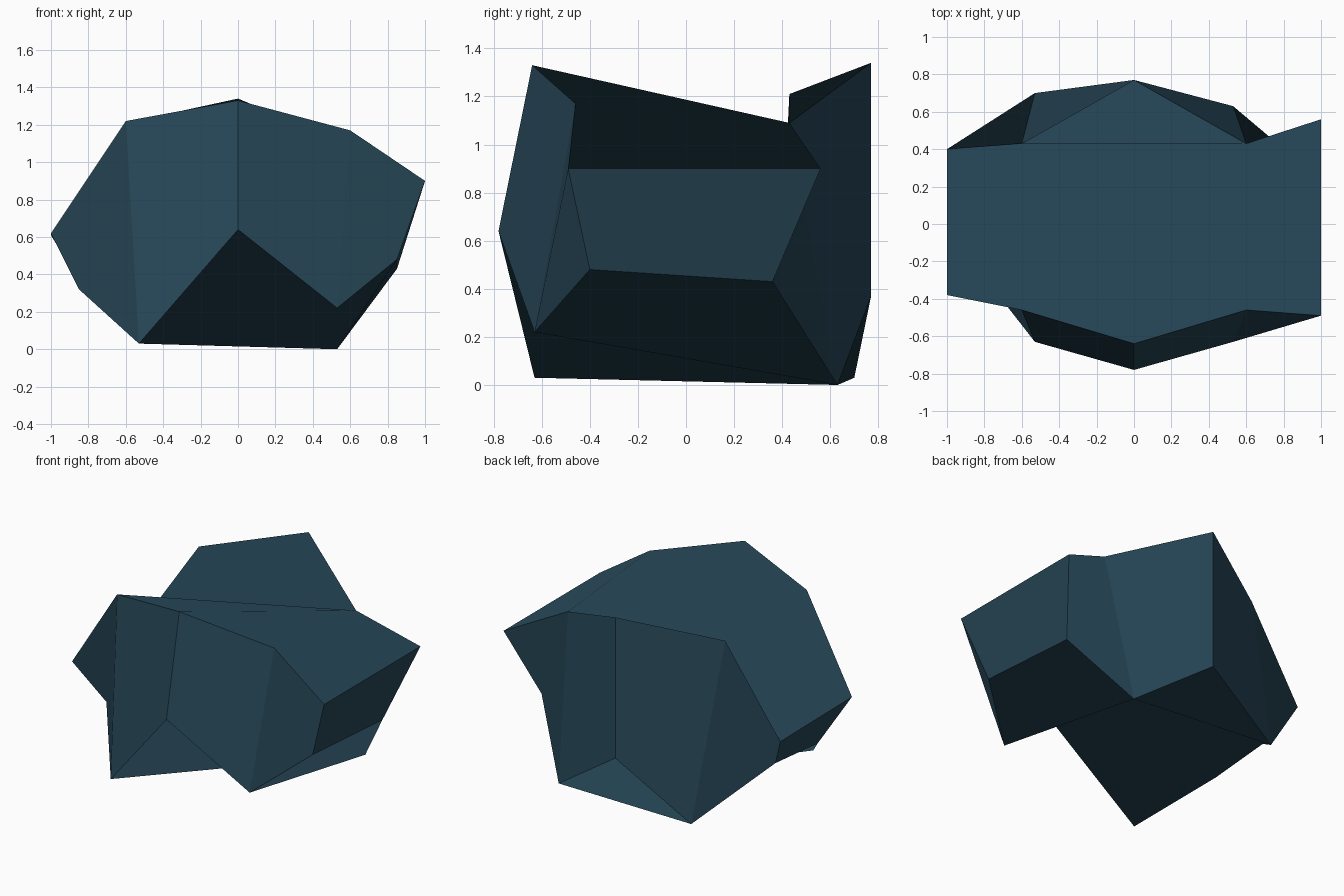
import bpy
import bmesh
from mathutils import Vector

default_cube = bpy.data.objects.get("Cube")
if default_cube:
    bpy.data.objects.remove(default_cube, do_unlink=True)

SIDES = 10
HUB = 4  # ring corner from which both caps fan out


def make_material(name, colour):
    material = bpy.data.materials.new(name)
    material.use_nodes = True
    material.diffuse_color = colour
    shader = material.node_tree.nodes["Principled BSDF"]
    shader.inputs["Base Color"].default_value = colour
    shader.inputs["Roughness"].default_value = 0.9
    return material


def make_ring(bm, half_widths, depth_height):
    """Ten corners, counterclockwise from the front; x mirrors left to right."""
    widths = list(half_widths) + [-w for w in half_widths[-2:0:-1]]
    return [bm.verts.new((x, y, z)) for x, (y, z) in zip(widths, depth_height)]


def make_cap(bm, ring, flip):
    """Fan of triangles that closes one ring."""
    for step in range(1, SIDES - 1):
        a = ring[(HUB + step) % SIDES]
        b = ring[(HUB + step + 1) % SIDES]
        corners = (ring[HUB], b, a) if flip else (ring[HUB], a, b)
        bm.faces.new(corners)


# Irregular upper and lower rings of the rock
bm = bmesh.new()
upper = make_ring(bm, (0, .6, 1, 1, .6, 0), [
    (-.64, 1.33), (-.46, 1.17), (-.49, .9), (.56, .9), (.43, 1.09),
    (.77, 1.34), (.43, 1.21), (.4, .61), (-.38, .62), (-.46, 1.22)])
lower = make_ring(bm, (0, .53, .85, .85, .53, 0), [
    (-.78, .64), (-.63, .22), (-.4, .48), (.36, .43), (.63, 0),
    (.77, .37), (.7, .03), (.24, .36), (-.22, .32), (-.63, .03)])

# Caps first, then the side facets
make_cap(bm, upper, flip=False)
make_cap(bm, lower, flip=True)
for i in range(SIDES):
    j = (i + 1) % SIDES
    bm.faces.new((lower[i], lower[j], upper[j], upper[i]))

mesh = bpy.data.meshes.new("rock")
bm.to_mesh(mesh)
bm.free()
rock = bpy.data.objects.new("rock", mesh)
bpy.context.collection.objects.link(rock)
mesh.materials.append(make_material("dark slate blue", (.02, .064, .098, 1)))

# Each cap shades as a single flat facet, like the sides
cap_size = SIDES - 2
mesh.shade_smooth()
corner_normals = [Vector((0, 0, 1))] * len(mesh.loops)
for first in (0, cap_size):
    cap = mesh.polygons[first:first + cap_size]
    facing = sum((p.normal * p.area for p in cap), Vector()).normalized()
    for polygon in cap:
        for loop in polygon.loop_indices:
            corner_normals[loop] = facing
for polygon in mesh.polygons[2 * cap_size:]:
    for loop in polygon.loop_indices:
        corner_normals[loop] = polygon.normal.copy()
mesh.normals_split_custom_set(corner_normals)
